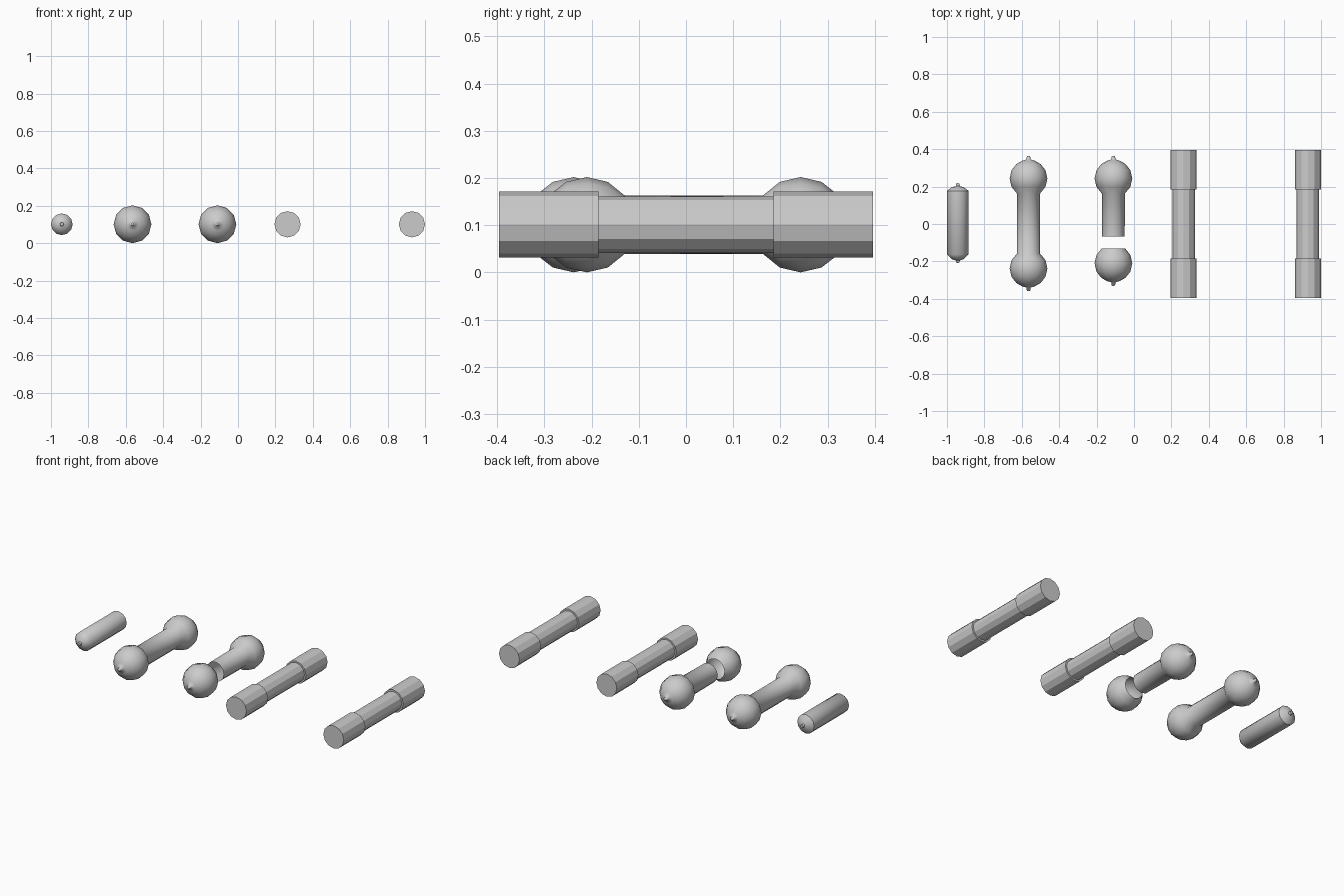
import bpy, bmesh
from math import sin, cos, pi, radians

if "Cube" in bpy.data.objects:
    bpy.data.objects.remove(bpy.data.objects["Cube"])

CZ = 0.101    # height of every axis
SIDES = 12

def lathe(name, x, profile, caps=False, smooth=None):
    """Revolve (radius, y) points around an axis parallel to y."""
    bm = bmesh.new()
    rings = []
    for r, y in profile:
        if r == 0:
            rings.append([bm.verts.new((0, y, 0))] * SIDES)   # pole
        else:
            rings.append([bm.verts.new((r * cos(2 * pi * i / SIDES), y, r * sin(2 * pi * i / SIDES)))
                          for i in range(SIDES)])
    for a, b in zip(rings, rings[1:]):
        for i in range(SIDES):
            j = (i + 1) % SIDES
            bm.faces.new(list(dict.fromkeys([a[i], a[j], b[j], b[i]])))
    if caps:
        bm.faces.new(rings[0])
        bm.faces.new(rings[-1])
    bmesh.ops.recalc_face_normals(bm, faces=bm.faces)
    mesh = bpy.data.meshes.new(name)
    bm.to_mesh(mesh)
    bm.free()
    ob = bpy.data.objects.new(name, mesh)
    ob.location = (x, 0, CZ)
    bpy.context.collection.objects.link(ob)
    if smooth is not None:
        bpy.ops.object.select_all(action='DESELECT')
        ob.select_set(True)
        bpy.context.view_layer.objects.active = ob
        bpy.ops.object.shade_smooth_by_angle(angle=radians(smooth))
    return ob

def ball(y, d):
    """Ball profile from the shaft neck out to its small tip; d is the outward direction."""
    R = 0.101
    pts = [(R * cos(radians(a)), y + d * R * sin(radians(a))) for a in (-52, -26, 0, 26, 50, 70)]
    return pts + [(0.011, y + d * 0.102), (0.009, y + d * 0.119), (0, y + d * 0.121)]

# Small rounded pin
lathe("short_pin", -0.942, [(0, -0.208), (0.009, -0.206), (0.011, -0.195), (0.032, -0.188), (0.058, -0.162),
                            (0.058, 0.177), (0.032, 0.197), (0.011, 0.202), (0.009, 0.216), (0, 0.218)], smooth=45)

# Whole ball-ended bar
lathe("ball_bar", -0.564, ball(-0.238, -1)[::-1] + ball(0.243, 1), smooth=180)

# Separated ball-ended bar: shaft with one ball, plus the loose ball
lathe("split_bar_shaft", -0.11, [(0.06, -0.067)] + ball(0.243, 1), smooth=180)
lathe("split_bar_loose_ball", -0.11, ball(-0.21, -1), smooth=180)

# Faceted bars with thick sleeves at both ends
for n, x in (("inner", 0.265), ("outer", 0.93)):
    lathe(n + "_bar_shaft", x, [(0.06, -0.186), (0.06, 0.186)], caps=True)
    for side, d in (("front", -1), ("back", 1)):
        lathe(f"{n}_bar_{side}_sleeve", x, [(0.07, d * 0.185), (0.07, d * 0.396)], caps=True)
